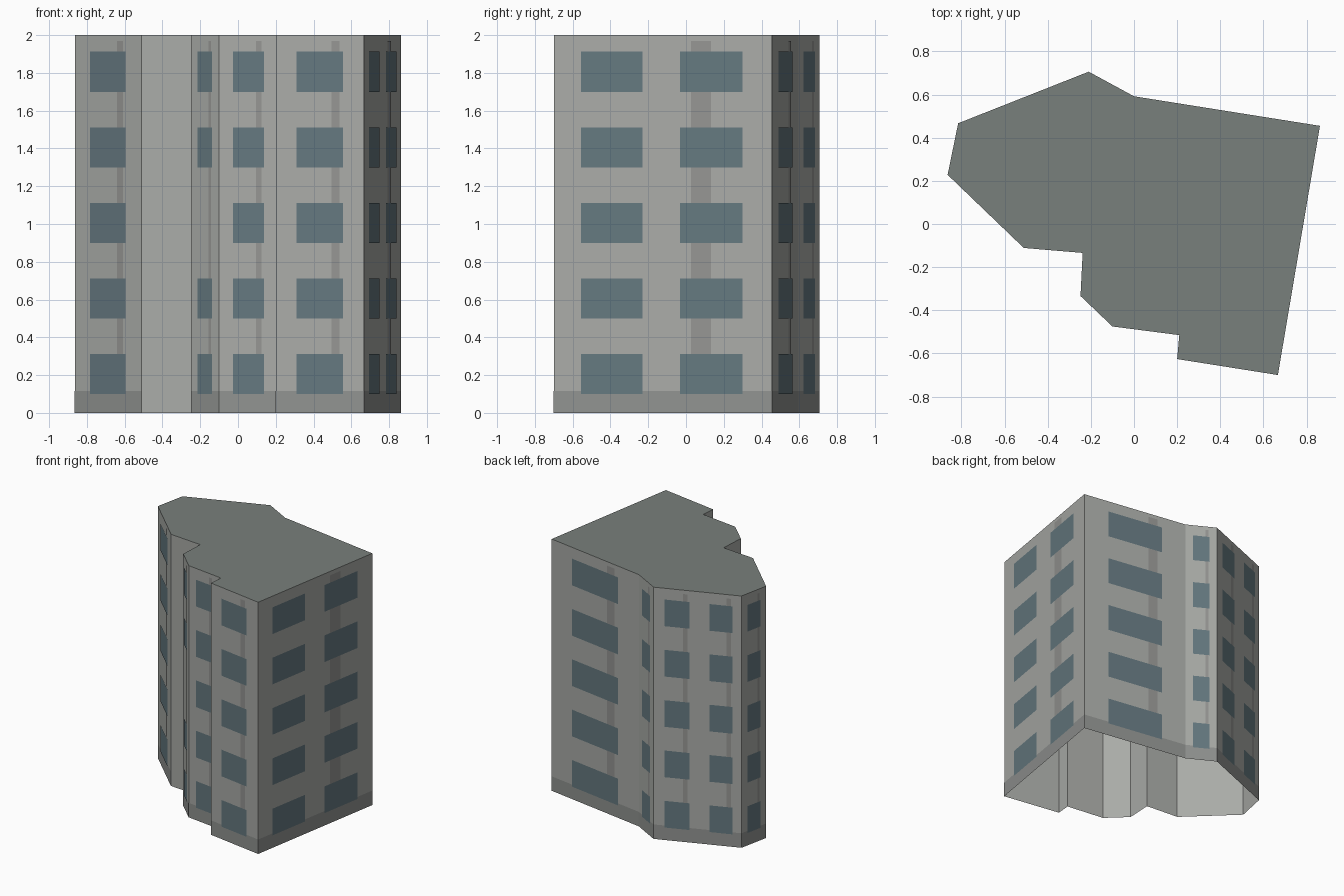
import bpy, bmesh
from mathutils import Vector

if "Cube" in bpy.data.objects:
    bpy.data.objects.remove(bpy.data.objects["Cube"])

H = 2.0
# footprint, counter-clockwise seen from above
PLAN = [(-.864, .228), (-.511, -.111), (-.238, -.134), (-.248, -.334),
        (-.10, -.475), (.21, -.515), (.20, -.626), (.667, -.70),
        (.862, .455), (0, .592), (-.21, .706), (-.815, .467)]

# per wall: window spans and stripe spans, as fractions of wall length
ONE = ([(.235, .765)], [(.635, .725)])
FACADES = {0: ONE, 3: ONE, 4: ONE, 6: ONE, 8: ONE, 9: ONE, 11: ONE,
           7: ([(.125, .408), (.58, .866)], [(.63, .72)]),
           10: ([(.125, .408), (.635, .90)], [(.335, .385), (.83, .88)])}


def material(name, rgb):
    m = bpy.data.materials.new(name)
    m.diffuse_color = (*rgb, 1)
    m.use_nodes = True
    m.node_tree.nodes["Principled BSDF"].inputs["Base Color"].default_value = m.diffuse_color
    return m


def finish(bm, name, mat):
    me = bpy.data.meshes.new(name)
    bm.to_mesh(me)
    bm.free()
    ob = bpy.data.objects.new(name, me)
    bpy.context.collection.objects.link(ob)
    me.materials.append(mat)
    return ob


def panel(bm, wall, f0, f1, z0, z1, out=0.0):
    """Upright quad on one wall, lifted outward by `out`."""
    a, b = Vector(PLAN[wall]), Vector(PLAN[(wall + 1) % len(PLAN)])
    d = (b - a).normalized()
    n = Vector((d.y, -d.x)) * out
    p, q = a.lerp(b, f0) + n, a.lerp(b, f1) + n
    bm.faces.new([bm.verts.new((v.x, v.y, z)) for v, z in
                  ((p, z0), (q, z0), (q, z1), (p, z1))])


# outer walls, open underneath
bm = bmesh.new()
for w in range(len(PLAN)):
    panel(bm, w, 0, 1, 0, H)
bmesh.ops.remove_doubles(bm, verts=bm.verts, dist=1e-4)
finish(bm, "walls", material("plaster", (.40, .41, .39)))

# flat roof
bm = bmesh.new()
bm.faces.new([bm.verts.new((x, y, H)) for x, y in PLAN])
finish(bm, "roof", material("roofing", (.19, .215, .20)))

# base band, vertical stripes and windows
base, stripes, windows = bmesh.new(), bmesh.new(), bmesh.new()
for w, (spans, bands) in FACADES.items():
    panel(base, w, 0, 1, 0, .115, .001)
    for f0, f1 in bands:
        panel(stripes, w, f0, f1, .115, 1.97, .002)
    for f0, f1 in spans:
        for floor in range(5):
            if w == 3 and floor == 2:      # blind bay
                continue
            z = .1 + .4 * floor
            panel(windows, w, f0, f1, z, z + .212, .003)
finish(base, "base_band", material("base", (.28, .29, .28)))
finish(stripes, "wall_stripes", material("stripe", (.30, .30, .29)))
finish(windows, "windows", material("glass", (.13, .19, .215)))
